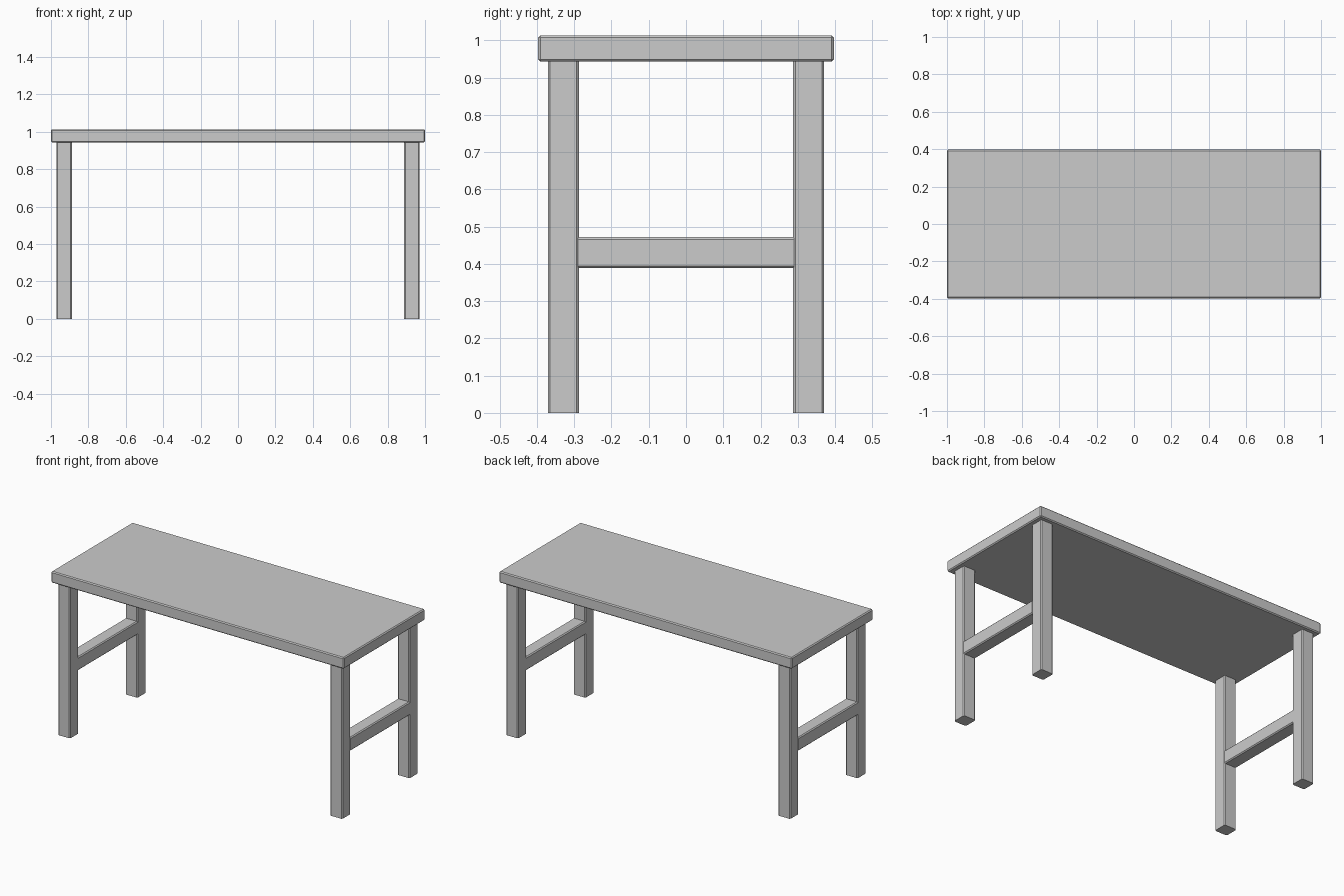
import bpy, bmesh
from mathutils import Vector

if "Cube" in bpy.data.objects:
    bpy.data.objects.remove(bpy.data.objects["Cube"])

CHAMFER = 0.006


def beam(name, center, size, axis=None):
    """Box with chamfered edges: all of them, or only those along one axis."""
    bm = bmesh.new()
    bmesh.ops.create_cube(bm, size=1)
    bmesh.ops.scale(bm, vec=Vector(size), verts=bm.verts)
    edges = [e for e in bm.edges
             if axis is None or abs((e.verts[0].co - e.verts[1].co)[axis]) > 1e-4]
    bmesh.ops.bevel(bm, geom=edges, offset=CHAMFER, segments=1,
                    profile=0.5, affect='EDGES')
    mesh = bpy.data.meshes.new(name)
    bm.to_mesh(mesh)
    bm.free()
    obj = bpy.data.objects.new(name, mesh)
    obj.location = center
    bpy.context.collection.objects.link(obj)
    return obj


# Table top
TOP_Z, UNDER_Z = 1.013, 0.943
beam("table_top", (0, 0, (TOP_Z + UNDER_Z) / 2), (2.0, 0.794, TOP_Z - UNDER_Z))

# Legs and the side rail joining each pair
LEG = 0.083
LEG_X, LEG_Y = 0.93, 0.329
for side, sx in (("left", -1), ("right", 1)):
    for end, sy in (("front", -1), ("back", 1)):
        beam(f"{end}_{side}_leg", (sx * LEG_X, sy * LEG_Y, UNDER_Z / 2),
             (LEG, LEG, UNDER_Z), axis=2)
    beam(f"{side}_rail", (sx * LEG_X, 0, 0.43),
         (LEG, 2 * LEG_Y - LEG + 0.006, LEG), axis=1)
